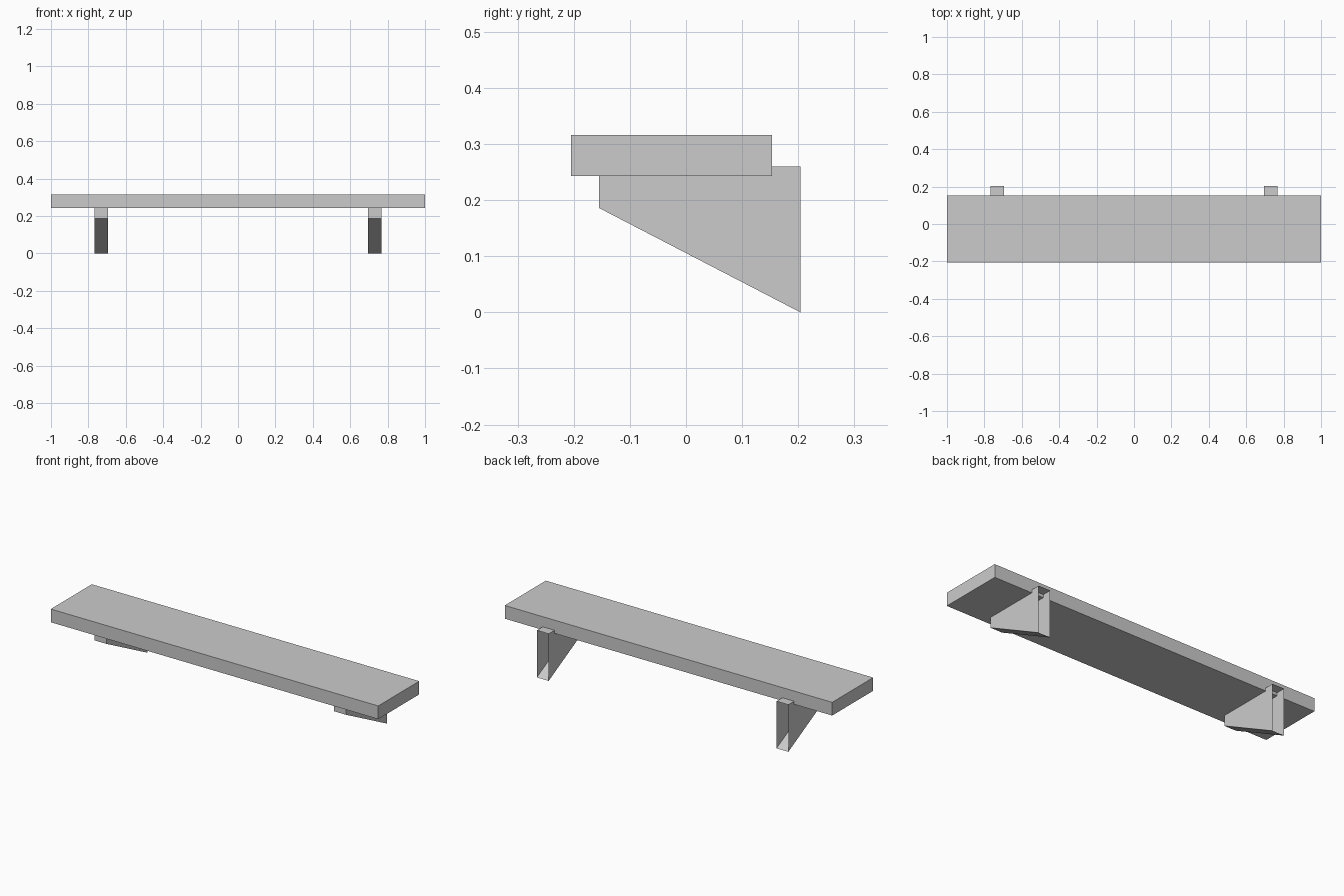
import bpy, bmesh

cube = bpy.data.objects.get("Cube")
if cube:
    bpy.data.objects.remove(cube, do_unlink=True)

# One plain grey for everything
grey = bpy.data.materials.new("plain grey")
grey.use_nodes = True
colour = (0.6, 0.6, 0.6, 1)
grey.diffuse_color = colour
grey.node_tree.nodes["Principled BSDF"].inputs["Base Color"].default_value = colour


def prism(name, profile, x0, x1, open_back=False):
    """Extrude a (y, z) profile along x; optionally leave the rear face open."""
    bm = bmesh.new()
    face = bm.faces.new([bm.verts.new((x0, y, z)) for y, z in profile])
    ext = bmesh.ops.extrude_face_region(bm, geom=[face], use_keep_orig=True)
    moved = [v for v in ext["geom"] if isinstance(v, bmesh.types.BMVert)]
    bmesh.ops.translate(bm, verts=moved, vec=(x1 - x0, 0, 0))
    bmesh.ops.recalc_face_normals(bm, faces=bm.faces)
    if open_back:
        rear = [f for f in bm.faces if f.normal.y > 0.99]
        bmesh.ops.delete(bm, geom=rear, context="FACES")
    mesh = bpy.data.meshes.new(name)
    bm.to_mesh(mesh)
    bm.free()
    mesh.materials.append(grey)
    obj = bpy.data.objects.new(name, mesh)
    bpy.context.collection.objects.link(obj)
    return obj


# Shelf board
board = [(-0.205, 0.243), (0.153, 0.243), (0.153, 0.316), (-0.205, 0.316)]
prism("shelf_board", board, -1, 1)

# Hollow tapered brackets, open at the rear
bracket = [(-0.155, 0.186), (0.204, 0), (0.204, 0.26), (-0.155, 0.26)]
for side, centre in (("left", 0.732), ("right", -0.732)):
    prism(side + "_bracket", bracket, centre - 0.036, centre + 0.036, open_back=True)
